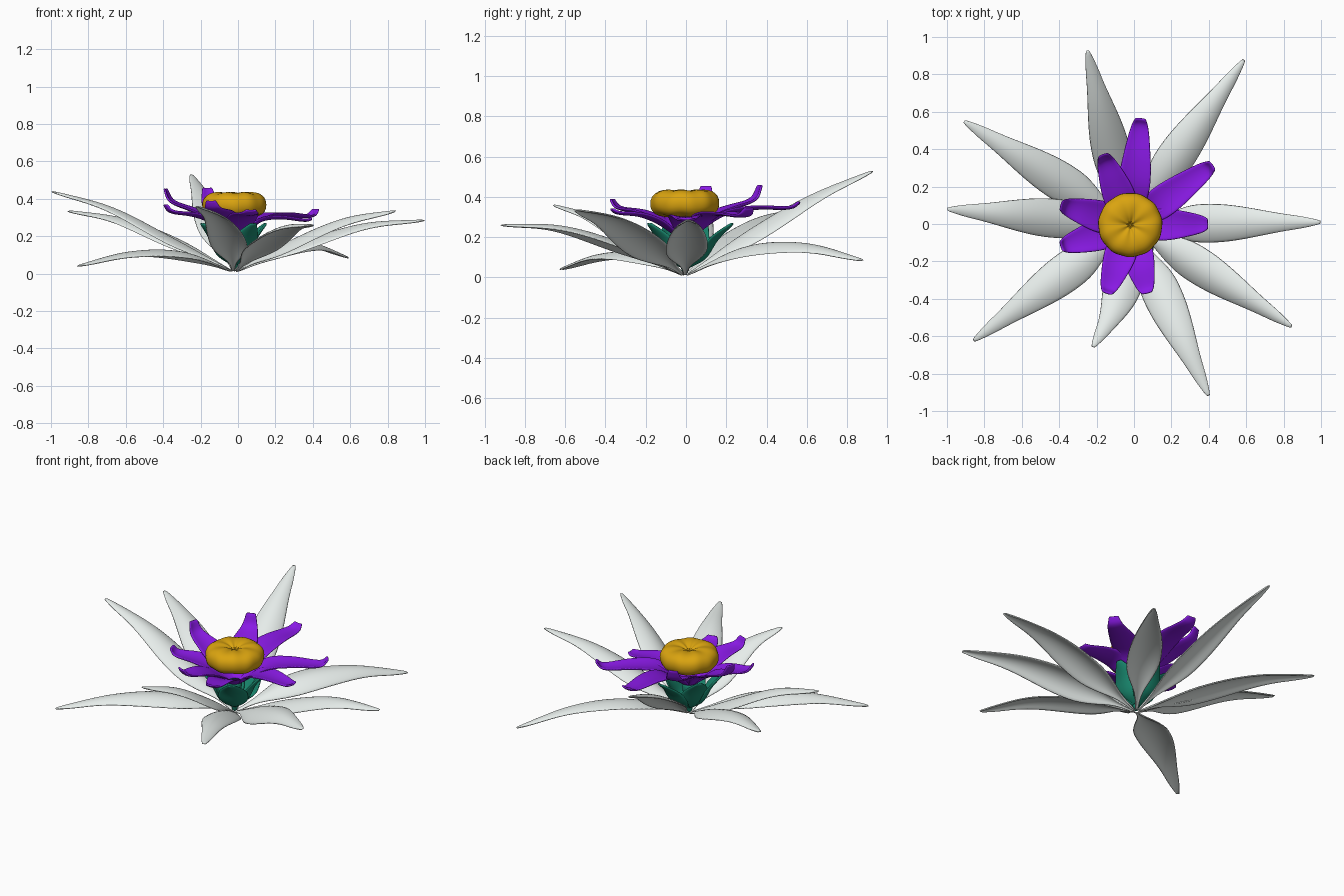
import bpy, bmesh, math
from mathutils import Vector, Matrix

if "Cube" in bpy.data.objects:
    bpy.data.objects.remove(bpy.data.objects["Cube"])

CX, CY = -0.02, -0.005


def material(name, rgb):
    m = bpy.data.materials.new(name)
    m.diffuse_color = (*rgb, 1)
    m.use_nodes = True
    m.node_tree.nodes["Principled BSDF"].inputs["Base Color"].default_value = m.diffuse_color
    return m


def sample(vals, t):
    """Catmull-Rom through evenly spaced values (numbers or vectors)."""
    n = len(vals) - 1
    i = min(int(t * n), n - 1)
    u = t * n - i
    p1, p2 = vals[i], vals[i + 1]
    p0 = vals[i - 1] if i > 0 else p1 * 2 - p2
    p3 = vals[i + 2] if i + 2 <= n else p2 * 2 - p1
    return (p1 * 2 + (p2 - p0) * u + (p0 * 2 - p1 * 5 + p2 * 4 - p3) * u * u
            + (p1 * 3 - p0 - p2 * 3 + p3) * u ** 3) * 0.5


def blade(name, path, widths, cup, thick, mat, shift=.3, roll=0, rows=16, cols=6):
    """Curved blade along a path; positive cup lifts the edges, positive roll lifts the left."""
    bm = bmesh.new()
    grid = []
    flat = path[-1] - path[0]
    level = Vector((-flat.y, flat.x, 0)).normalized()
    for r in range(rows + 1):
        t = r / rows
        p = sample(path, t)
        d = (sample(path, min(1, t + .02)) - sample(path, max(0, t - .02))).normalized()
        side = Matrix.Rotation(math.radians(roll), 3, d) @ level
        up = d.cross(side)
        w = max(sample(widths, t), .003)
        row = []
        for c in range(cols + 1):
            u = 2 * c / cols - 1
            row.append(bm.verts.new(p + side * (u * w) + up * (cup * w * (u * u - shift))))
        grid.append(row)
    for a, b in zip(grid, grid[1:]):
        for c in range(cols):
            bm.faces.new((a[c], b[c], b[c + 1], a[c + 1]))
    bmesh.ops.recalc_face_normals(bm, faces=bm.faces)
    return finish(name, bm, mat, thick)


def finish(name, bm, mat, thick=0):
    me = bpy.data.meshes.new(name)
    bm.to_mesh(me)
    bm.free()
    for f in me.polygons:
        f.use_smooth = True
    ob = bpy.data.objects.new(name, me)
    bpy.context.collection.objects.link(ob)
    me.materials.append(mat)
    if thick:
        s = ob.modifiers.new("thickness", 'SOLIDIFY')
        s.thickness, s.offset = thick, 0
    s = ob.modifiers.new("smooth", 'SUBSURF')
    s.levels = s.render_levels = 1
    return ob


def lathe(name, profile, mat, segs=48, lump=0.0):
    """Turned solid, optionally with radial lumps."""
    bm = bmesh.new()
    rings = []
    for r, z in profile:
        ring = []
        for i in range(segs):
            a = math.tau * i / segs
            k = 1 + lump * math.sin(11 * a)
            ring.append(bm.verts.new((CX + r * k * math.cos(a), CY + r * k * math.sin(a),
                                      z + lump * .3 * math.cos(7 * a + 1))))
        rings.append(ring)
    for a, b in zip(rings, rings[1:]):
        for i in range(segs):
            j = (i + 1) % segs
            bm.faces.new((a[i], a[j], b[j], b[i]))
    bm.faces.new(rings[0])
    bm.faces.new(rings[-1])
    bmesh.ops.recalc_face_normals(bm, faces=bm.faces)
    return finish(name, bm, mat)


white = material("leaf_white", (.80, .85, .83))
purple = material("petal_purple", (.25, .01, .78))
green = material("sepal_green", (.01, .25, .16))
gold = material("disk_gold", (.70, .37, .005))

# outer leaves: tip x, tip y, heights along the length, roll, sideways bow
leaves = [
    (-.25, .93, (.012, .22, .40, .53), 10, 0), (.59, .88, (.012, .145, .16, .085), 12, 0),
    (-.91, .55, (.012, .175, .29, .335), 0, 0), (-1.0, .08, (.012, .185, .35, .44), 0, 0),
    (-.86, -.625, (.012, .11, .11, .04), 0, 0), (-.22, -.66, (.012, .17, .30, .36), 0, .05),
    (.40, -.92, (.012, .16, .25, .26), 0, 0), (.845, -.55, (.012, .165, .285, .335), 20, 0),
    (1.0, .01, (.012, .155, .26, .285), 5, 0),
]
leaf_w = [.010, .018, .065, .10, .106, .100, .085, .066, .047, .032, .008]
for i, (x, y, hs, roll, bow) in enumerate(leaves):
    tip = Vector((x, y, 0))
    d = (tip - Vector((CX, CY, 0))).normalized()
    base = Vector((CX, CY, 0)) + d * .012
    side = Vector((-d.y, d.x, 0))
    path = [base.lerp(tip, k / 3) + side * (bow * (k in (1, 2))) + Vector((0, 0, h))
            for k, h in enumerate(hs)]
    blade(f"leaf_{i + 1}", path, leaf_w, -.36, .010, white, shift=.15, roll=roll)

# purple petals with upturned tips: tip x, tip y, heights out to the hook
petals = [
    (.035, .565, (.20, .31, .345, .345, .375)), (.42, .315, (.20, .30, .315, .305, .345)),
    (.395, 0, (.20, .285, .30, .285, .295)), (.07, -.37, (.20, .27, .31, .32, .34)),
    (-.145, -.37, (.20, .28, .325, .345, .39)), (-.39, -.12, (.20, .28, .315, .33, .37)),
    (-.39, .10, (.20, .29, .34, .385, .455)), (-.165, .37, (.20, .30, .345, .385, .46)),
]
petal_w = [.025, .062, .084, .086, .078, .064, .049, .038, .028]
for i, (x, y, hs) in enumerate(petals):
    tip = Vector((x, y, 0))
    d = (tip - Vector((CX, CY, 0))).normalized()
    base = Vector((CX, CY, 0)) + d * .03
    path = [base.lerp(tip, f) + Vector((0, 0, h)) for f, h in zip((0, .28, .58, .9, 1), hs)]
    blade(f"petal_{i + 1}", path, petal_w, .18, .012, purple)

# green sepals and the short stalk they grow from: direction, reach
for i, (deg, reach) in enumerate(((80, 1.1), (145, .8), (208, .9), (300, .95), (15, .8))):
    a = math.radians(deg)
    path = [Vector((CX + r * reach * math.cos(a), CY + r * reach * math.sin(a), z))
            for r, z in ((.01, .05), (.085, .10), (.14, .19), (.22, .27))]
    blade(f"sepal_{i + 1}", path, [.02, .05, .085, .085, .055, .015], .3, .012, green)
lathe("stalk", [(.012, .012), (.018, .04), (.03, .09), (.04, .16), (.05, .22)], green, 24)

# lumpy golden disk with a dimpled top
lathe("flower_disk", [(.004, .405), (.02, .412), (.045, .428), (.09, .436), (.135, .430),
                      (.166, .405), (.174, .368), (.166, .33), (.135, .305), (.05, .298)],
      gold, 72, .009)
